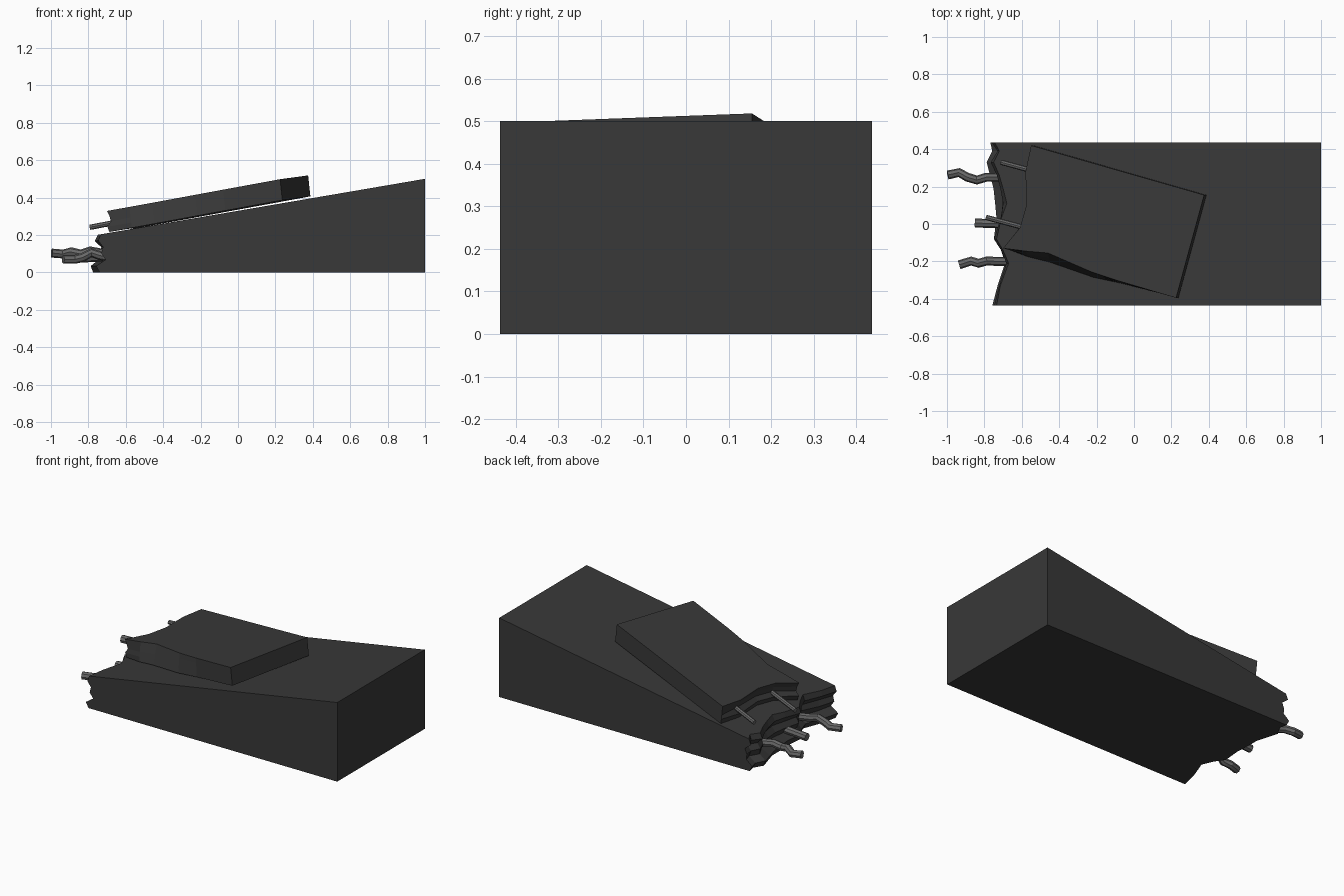
import bpy, bmesh, random
from mathutils import Vector

if "Cube" in bpy.data.objects:
    bpy.data.objects.remove(bpy.data.objects["Cube"])

random.seed(4)


def material(name, v):
    m = bpy.data.materials.new(name)
    m.diffuse_color = (v, v, v, 1)
    m.use_nodes = True
    m.node_tree.nodes["Principled BSDF"].inputs["Base Color"].default_value = m.diffuse_color
    return m


CONCRETE = material("dark_concrete", 0.04)
STEEL = material("grey_steel", 0.14)


def broken_block(name, top, bottom, broken, bumps, jitter):
    """Stack of outlines from bottom to top; the broken points are pushed in and out per row."""
    bm = bmesh.new()
    rings = []
    last = len(bumps) - 1
    for r, bump in enumerate(bumps):
        t = r / last
        ring = []
        for i, (a, b) in enumerate(zip(bottom, top)):
            p = Vector(a).lerp(Vector(b), t)
            if i in broken and 0 < r < last:
                p.x += bump + random.uniform(-jitter, jitter)
            ring.append(bm.verts.new(p))
        rings.append(ring)
    n = len(top)
    for lo, hi in zip(rings, rings[1:]):
        for i in range(n):
            j = (i + 1) % n
            bm.faces.new((lo[i], lo[j], hi[j], hi[i]))
    bm.faces.new(rings[0][::-1])
    bm.faces.new(rings[-1])
    bmesh.ops.recalc_face_normals(bm, faces=bm.faces)
    me = bpy.data.meshes.new(name)
    bm.to_mesh(me)
    bm.free()
    me.materials.append(CONCRETE)
    ob = bpy.data.objects.new(name, me)
    bpy.context.collection.objects.link(ob)
    return ob


# Sloping ramp block with a torn low end: (y, top x, bottom x)
W = 0.437
tear = [(W, -0.745, -0.75), (0.39, -0.72, -0.74), (0.33, -0.75, -0.775),
        (0.26, -0.72, -0.755), (0.19, -0.70, -0.735), (0.11, -0.68, -0.735),
        (0.03, -0.71, -0.73), (-0.08, -0.735, -0.74), (-0.14, -0.70, -0.70),
        (-0.21, -0.67, -0.67), (-0.33, -0.715, -0.715), (-W, -0.735, -0.74)]


def ramp_top(x, y):
    return (x, y, 0.5 + 0.171 * (x - 1))


ramp_hi = [ramp_top(1, -W), ramp_top(1, W)] + [ramp_top(xt, y) for y, xt, xb in tear]
ramp_lo = [(1, -W, 0), (1, W, 0)] + [(xb, y, 0) for y, xt, xb in tear]
broken_block("ramp", ramp_hi, ramp_lo, range(2, 14),
             [0, -0.015, 0.025, 0.01, 0.022, -0.008, 0], 0.008)


# Loose slab lying on the ramp
def slab_top(x, y):
    return (x, y, 0.497 + 0.18 * (x - 0.22) - 0.012 * (y + 0.395))


slab_edge = [(0.225, -0.395), (0.375, 0.155), (-0.55, 0.42), (-0.58, 0.28),
             (-0.575, 0.10), (-0.61, -0.02), (-0.70, -0.13), (-0.58, -0.145),
             (-0.46, -0.155), (-0.23, -0.255), (-0.08, -0.305)]
# extra outward spread of the worn front edge at the bottom
spread = {7: -0.03, 8: -0.05, 9: -0.03, 10: -0.012}
slab_hi = [slab_top(x, y) for x, y in slab_edge]
slab_lo = [(x + 0.012, y + spread.get(i, 0), z - 0.112)
           for i, (x, y, z) in enumerate(slab_hi)]
broken_block("slab", slab_hi, slab_lo, range(3, 7),
             [0, -0.008, 0.018, 0.012, 0], 0.006)


# Steel reinforcing bars
def bar(name, points, radius):
    cu = bpy.data.curves.new(name, 'CURVE')
    cu.dimensions = '3D'
    cu.bevel_depth = radius
    cu.bevel_resolution = 2
    cu.use_fill_caps = True
    sp = cu.splines.new('POLY')
    sp.points.add(len(points) - 1)
    for p, co in zip(sp.points, points):
        p.co = (*co, 1)
    cu.materials.append(STEEL)
    ob = bpy.data.objects.new(name, cu)
    bpy.context.collection.objects.link(ob)
    bpy.ops.object.select_all(action='DESELECT')
    ob.select_set(True)
    bpy.context.view_layer.objects.active = ob
    bpy.ops.object.convert(target='MESH')
    bpy.ops.object.shade_smooth_by_angle()


bar("ramp_bar_back", [(-0.996, 0.262, 0.103), (-0.935, 0.275, 0.098), (-0.89, 0.25, 0.11),
                      (-0.84, 0.235, 0.098), (-0.79, 0.25, 0.115), (-0.66, 0.25, 0.09)], 0.024)
bar("ramp_bar_middle", [(-0.85, 0.005, 0.075), (-0.77, 0.003, 0.08), (-0.66, 0.0, 0.085)], 0.024)
bar("ramp_bar_front", [(-0.935, -0.218, 0.07), (-0.87, -0.198, 0.07), (-0.83, -0.21, 0.08),
                       (-0.785, -0.197, 0.105), (-0.74, -0.2, 0.09), (-0.62, -0.2, 0.07)], 0.024)
bar("slab_bar_back", [(-0.71, 0.33, 0.256), (-0.53, 0.281, 0.293)], 0.014)
bar("slab_bar_front", [(-0.79, 0.035, 0.241), (-0.56, -0.026, 0.286)], 0.014)
